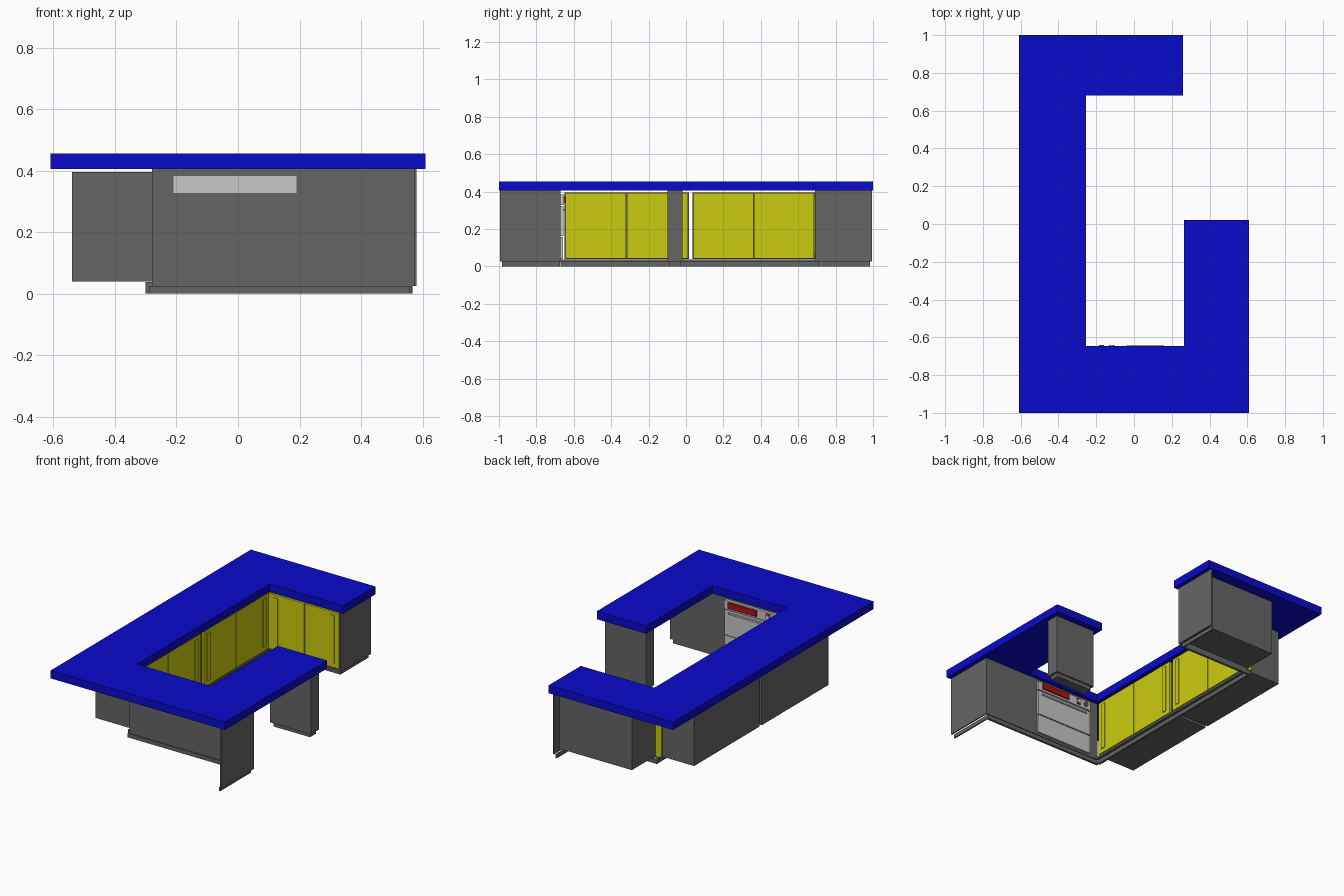
import bpy, bmesh
from math import radians

if "Cube" in bpy.data.objects:
    bpy.data.objects.remove(bpy.data.objects["Cube"])


def material(name, rgb):
    m = bpy.data.materials.new(name)
    m.use_nodes = True
    m.diffuse_color = (*rgb, 1)
    m.node_tree.nodes["Principled BSDF"].inputs["Base Color"].default_value = (*rgb, 1)
    return m


BLUE = material("worktop blue", (0.003, 0.003, 0.6))
YELLOW = material("door yellow", (0.6, 0.6, 0.005))
GREY = material("cabinet grey", (0.13, 0.13, 0.13))
LIGHT = material("oven light grey", (0.57, 0.57, 0.57))
RED = material("display red", (0.45, 0.005, 0.005))


def finish(name, bm, mat):
    mesh = bpy.data.meshes.new(name)
    bmesh.ops.recalc_face_normals(bm, faces=bm.faces)
    bm.to_mesh(mesh)
    bm.free()
    mesh.materials.append(mat)
    ob = bpy.data.objects.new(name, mesh)
    bpy.context.collection.objects.link(ob)
    return ob


def box(name, mat, x, y, z):
    bm = bmesh.new()
    bmesh.ops.create_cube(bm, size=1)
    for v in bm.verts:
        for i, (lo, hi) in enumerate((x, y, z)):
            v.co[i] = hi if v.co[i] > 0 else lo
    return finish(name, bm, mat)


# Worktop: one outline pulled up to its thickness
outline = [(-.61, -1), (.61, -1), (.61, .02), (.265, .02), (.265, -.645),
           (-.255, -.645), (-.255, .68), (.26, .68), (.26, 1), (-.61, 1)]
bm = bmesh.new()
face = bm.faces.new([bm.verts.new((x, y, .405)) for x, y in outline])
top = bmesh.ops.extrude_face_region(bm, geom=[face])["geom"]
bmesh.ops.translate(bm, vec=(0, 0, .05),
                    verts=[g for g in top if isinstance(g, bmesh.types.BMVert)])
finish("worktop", bm, BLUE)

BODY = (.04, .395)
PANEL = (.025, .405)
PLINTH = (0, .025)
HANDLE = (.07, .375)

# Side run: two carcasses, each with a pair of doors and upright handles
for i, (a, b) in enumerate([(-.65, .015), (.035, .69)]):
    box(f"side_carcass_{i}", GREY, (-.54, -.28), (a, b), BODY)
    mid = (a + b) / 2
    for j, (c, d) in enumerate([(a + .005, mid - .002), (mid + .002, b - .005)]):
        box(f"side_door_{i}_{j}", YELLOW, (-.28, -.266), (c, d), (.043, .393))
        h = c + .03 if j == 0 else d - .06
        box(f"side_handle_{i}_{j}", YELLOW, (-.266, -.261), (h, h + .03), HANDLE)

# Back run: one carcass with a pair of doors
box("back_carcass", GREY, (-.28, .227), (.70, .94), BODY)
for j, (c, d) in enumerate([(-.26, -.017), (-.013, .225)]):
    box(f"back_door_{j}", YELLOW, (c, d), (.686, .70), (.043, .393))
    h = c + .03 if j == 0 else d - .06
    box(f"back_handle_{j}", YELLOW, (h, h + .03), (.681, .686), HANDLE)
box("back_end_panel", GREY, (.227, .235), (.69, .995), PANEL)
box("corner_filler", YELLOW, (-.32, -.262), (.69, .704), BODY)

# Front run: thin wall around the oven, with an end panel
box("front_wall", GREY, (-.28, .575), (-.682, -.67), PANEL)
box("front_end_panel", GREY, (.572, .58), (-.995, -.67), PANEL)

# Post that carries the end of the arm
box("arm_post", GREY, (.295, .58), (-.1, -.02), PANEL)

# Plinths, set back from the faces above
for name, x, y in [
    ("side_plinth", (-.30, -.285), (-.67, .715)),
    ("back_plinth", (-.30, .22), (.705, .72)),
    ("back_end_plinth", (.214, .222), (.705, .985)),
    ("front_plinth", (-.29, .565), (-.69, -.675)),
    ("front_end_plinth", (.557, .565), (-.985, -.675)),
    ("post_plinth", (.31, .567), (-.09, -.03)),
]:
    box(name, GREY, x, y, PLINTH)
box("side_plinth_ledge", GREY, (-.30, -.266), (-.67, .70), (.025, .038))
box("back_plinth_ledge", GREY, (-.266, .227), (.69, .72), (.025, .038))

# Oven: drawer, door and control box, facing the inside
OX = (-.21, .19)
box("oven_drawer", LIGHT, OX, (-.67, -.658), (.04, .158))
box("oven_door", LIGHT, OX, (-.67, -.656), (.163, .322))
box("oven_control_box", LIGHT, OX, (-.686, -.652), (.327, .383))
box("oven_handle", LIGHT, (-.18, .16), (-.656, -.649), (.298, .308))
box("oven_display", RED, (-.04, .16), (-.652, -.643), (.339, .376))
box("oven_indicator", RED, (-.13, -.105), (-.652, -.646), (.338, .374))

# Round knobs
for i, (x, mat) in enumerate([(-.118, LIGHT), (-.172, GREY)]):
    bpy.ops.mesh.primitive_cylinder_add(vertices=16, radius=.014, depth=.012,
                                        location=(x, -.647, .356),
                                        rotation=(radians(90), 0, 0))
    knob = bpy.context.object
    knob.name = f"oven_knob_{i}"
    knob.data.materials.append(mat)
    bpy.ops.object.shade_smooth_by_angle()
